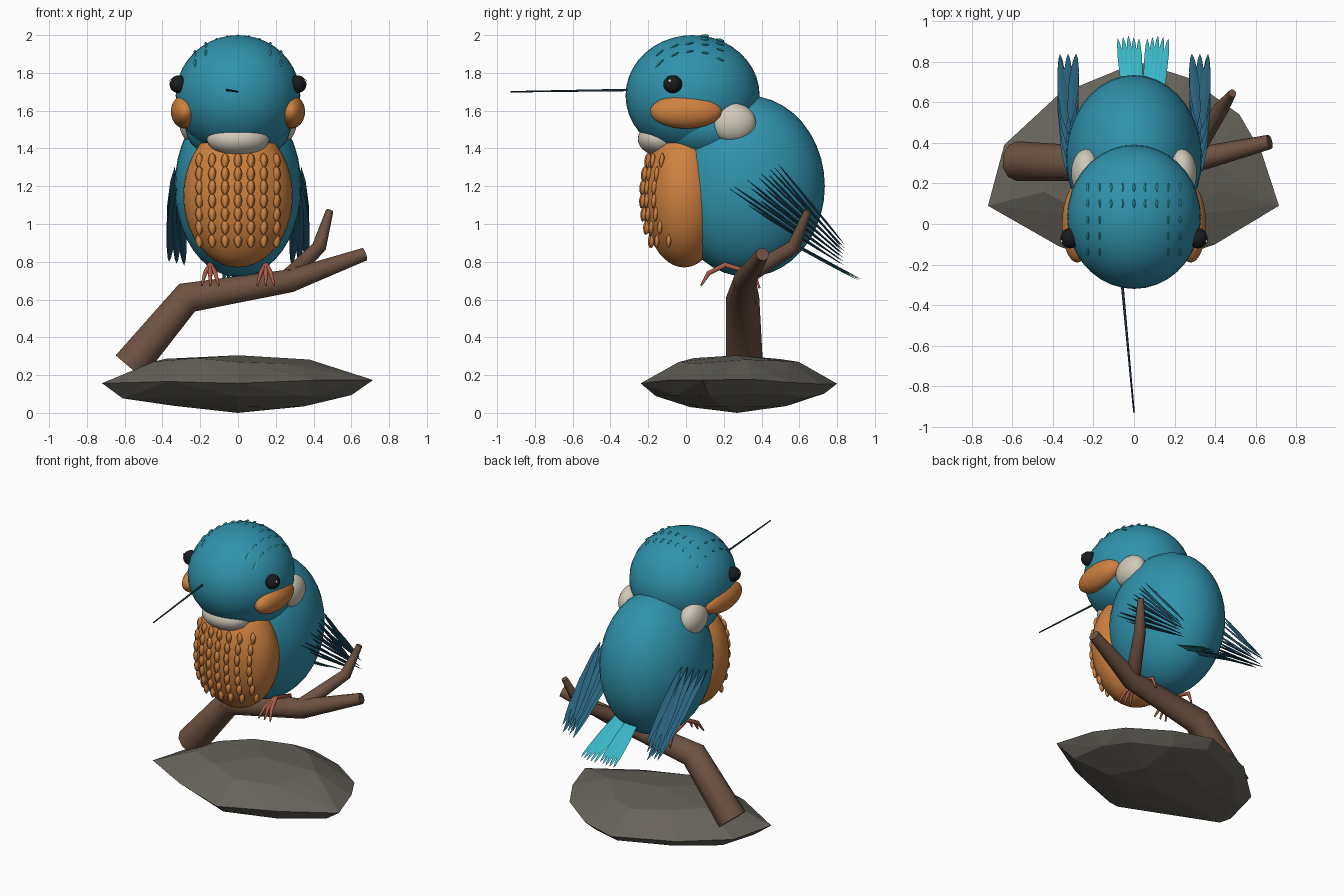
import bpy, bmesh, math, random
from mathutils import Vector, Matrix

random.seed(4)
cube = bpy.data.objects.get("Cube")
if cube:
    bpy.data.objects.remove(cube, do_unlink=True)


def material(name, r, g, b):
    m = bpy.data.materials.new(name)
    m.use_nodes = True
    m.diffuse_color = (r, g, b, 1)
    m.node_tree.nodes["Principled BSDF"].inputs["Base Color"].default_value = (r, g, b, 1)
    return m


BLUE = material("plumage blue", 0.03, 0.29, 0.42)
WING = material("wing blue", 0.022, 0.125, 0.21)
TEAL = material("bright teal", 0.04, 0.46, 0.56)
ORANGE = material("breast orange", 0.62, 0.22, 0.05)
CREAM = material("cream", 0.64, 0.59, 0.49)
BARK = material("bark brown", 0.155, 0.085, 0.055)
STONE = material("stone grey", 0.135, 0.125, 0.105)
CORAL = material("foot coral", 0.42, 0.11, 0.07)
BLACK = material("eye black", 0.01, 0.011, 0.013)
BILL = material("bill slate", 0.01, 0.035, 0.055)


def finish(name, bm, mat, smooth=False):
    bmesh.ops.recalc_face_normals(bm, faces=bm.faces)
    mesh = bpy.data.meshes.new(name)
    bm.to_mesh(mesh)
    bm.free()
    mesh.materials.append(mat)
    for p in mesh.polygons:
        p.use_smooth = smooth
    ob = bpy.data.objects.new(name, mesh)
    bpy.context.collection.objects.link(ob)
    return ob


def ellipsoid(name, centre, radii, mat):
    bm = bmesh.new()
    bmesh.ops.create_uvsphere(bm, u_segments=36, v_segments=20, radius=1)
    bm.transform(Matrix.Translation(centre) @ Matrix.Diagonal((*radii, 1)))
    return finish(name, bm, mat, True)


def tube(name, paths, mat):
    """Tapered tubes; each path is a list of (x, y, z, radius)."""
    cu = bpy.data.curves.new(name, "CURVE")
    cu.dimensions = "3D"
    cu.bevel_depth = 1
    cu.bevel_resolution = 3
    cu.use_fill_caps = True
    for path in paths:
        sp = cu.splines.new("POLY")
        sp.points.add(len(path) - 1)
        for pt, (x, y, z, r) in zip(sp.points, path):
            pt.co = (x, y, z, 1)
            pt.radius = r
    cu.materials.append(mat)
    ob = bpy.data.objects.new(name, cu)
    bpy.context.collection.objects.link(ob)
    return ob


def feather(bm, start, tip, width, thick):
    """Lens-shaped blade lying across the x axis."""
    start, tip = Vector(start), Vector(tip)
    d = (tip - start).normalized()
    n = Vector((1, 0, 0)).cross(d).normalized()
    side = d.cross(n)
    rings = []
    for t in (0.18, 0.5, 0.8, 0.94):
        w = math.sin(math.pi * t) ** 0.6 / 2
        c = start.lerp(tip, t)
        rings.append([bm.verts.new(c + o) for o in
                      (side * w * width, n * w * thick, -side * w * width, -n * w * thick)])
    first, last = bm.verts.new(start), bm.verts.new(tip)
    for i in range(4):
        j = (i + 1) % 4
        bm.faces.new((first, rings[0][i], rings[0][j]))
        bm.faces.new((last, rings[-1][j], rings[-1][i]))
        for a, b in zip(rings, rings[1:]):
            bm.faces.new((a[i], b[i], b[j], a[j]))


# Main masses
HEAD, HEAD_R = (0, 0.035, 1.68), (0.33, 0.355, 0.32)
BREAST, BREAST_R = (0, -0.01, 1.15), (0.29, 0.22, 0.38)
ellipsoid("body", (0, 0.325, 1.2), (0.335, 0.41, 0.48), BLUE)
ellipsoid("neck", (0, 0.12, 1.52), (0.28, 0.29, 0.2), BLUE)
ellipsoid("head", HEAD, HEAD_R, BLUE)
ellipsoid("breast", BREAST, BREAST_R, ORANGE)
ellipsoid("throat_patch", (0, -0.13, 1.45), (0.165, 0.125, 0.09), CREAM)

# Paired face parts
for side, s in (("left", 1), ("right", -1)):
    ellipsoid(side + "_cheek", (s * 0.28, 0.0, 1.595), (0.075, 0.19, 0.09), ORANGE)
    ellipsoid(side + "_ear_patch", (s * 0.235, 0.25, 1.535), (0.075, 0.12, 0.105), CREAM)
    ellipsoid(side + "_eye", (s * 0.315, -0.07, 1.74), (0.047, 0.05, 0.047), BLACK)
    ellipsoid(side + "_eye_glint", (s * 0.356, -0.085, 1.757), (0.007, 0.008, 0.008), CREAM)

# Bill
tube("bill", [[(-0.06, -0.28, 1.71, 0.007), (0.0, -0.93, 1.7, 0.004)]], BILL)

# Breast scales
bm = bmesh.new()
for row in range(7):
    z = 0.915 + row * 0.07
    for col in range(-3, 4):
        x = col * 0.068
        q = 1 - (x / BREAST_R[0]) ** 2 - ((z - BREAST[2]) / BREAST_R[2]) ** 2
        if q > 0:
            y = BREAST[1] - BREAST_R[1] * math.sqrt(q) - 0.004
            feather(bm, (x, y + 0.004, z + 0.042), (x, y - 0.004, z - 0.042), 0.046, 0.03)
finish("breast_scales", bm, ORANGE, True)

# Crown flecks, the front rows only at the sides
bm = bmesh.new()
for row in range(5):
    y = 0.18 - row * 0.08
    for col in range(-4, 5):
        x = col * 0.057
        if row > 1 and abs(col) < 3:
            continue

        def crown(yy):
            q = 1 - (x / HEAD_R[0]) ** 2 - ((yy - HEAD[1]) / HEAD_R[1]) ** 2
            return HEAD[2] + HEAD_R[2] * math.sqrt(max(q, 0))
        feather(bm, (x, y - 0.022, crown(y - 0.022)), (x, y + 0.022, crown(y + 0.022) + 0.008),
                0.016, 0.014)
finish("crown_flecks", bm, TEAL)

# Wings: layered blades in three side-by-side columns
for side, s in (("left", 1), ("right", -1)):
    bm = bmesh.new()
    for i in range(13):
        t = i / 12
        start = (s * (0.315 + 0.01 * (i % 3)), 0.2 + 0.29 * t, 1.18 + 0.135 * t)
        tip = (s * (0.285 + 0.04 * (i % 3)), 0.84 - 0.02 * (i % 2), 0.78 + 0.11 * t)
        feather(bm, start, tip, 0.052, 0.014)
    finish(side + "_wing", bm, WING)

# Tail: two fans of blades
bm = bmesh.new()
for fan in (-1, 1):
    for k in range(5):
        u = (k - 2) / 2
        centre = 0.045 + fan * 0.073
        feather(bm, (0.045 + fan * 0.04 + u * 0.02, 0.5, 0.925 + k * 0.003),
                (centre + u * 0.052, 0.93 - 0.015 * abs(u), 0.70 + k * 0.003), 0.04, 0.008)
finish("tail", bm, TEAL)

# Feet: three front toes and one behind
for side, s in (("left", 1), ("right", -1)):
    x = s * 0.147
    toes = [[(x, 0.21, 0.785, 0.014), (x + d * 0.6, 0.12, 0.74, 0.012),
             (x + d, 0.08, 0.675, 0.005)] for d in (-0.045, 0, 0.045)]
    toes.append([(x, 0.2, 0.785, 0.014), (x, 0.36, 0.74, 0.012), (x, 0.39, 0.66, 0.005)])
    tube(side + "_foot", toes, CORAL)

# Perch
tube("branch", [[(-0.575, 0.31, 0.245, 0.098), (-0.27, 0.3, 0.61, 0.088),
                 (0.28, 0.31, 0.70, 0.063), (0.67, 0.405, 0.84, 0.036)]], BARK)
tube("twig", [[(0.27, 0.31, 0.72, 0.048), (0.43, 0.57, 0.88, 0.038),
               (0.485, 0.645, 1.07, 0.02)]], BARK)

# Rock: hull of a rim with smaller rings above and below
rim = [(-0.72, 0.09), (-0.64, 0.39), (-0.37, 0.64), (0.02, 0.8), (0.27, 0.72), (0.52, 0.54),
       (0.63, 0.35), (0.715, 0.09), (0.4, -0.1), (0.0, -0.24), (-0.37, -0.11)]
bm = bmesh.new()
for scale, z, jitter in ((1, 0.165, 0.015), (0.88, 0.09, 0.02), (0.62, 0.27, 0.02), (0.5, 0.04, 0.01)):
    for x, y in rim:
        k = scale * random.uniform(0.95, 1.0) if scale < 1 else 1
        bm.verts.new((x * k, 0.27 + (y - 0.27) * k, z + random.uniform(-jitter, jitter)))
bm.verts.new((0, 0.27, 0.305))
bm.verts.new((0, 0.27, 0))
hull = bmesh.ops.convex_hull(bm, input=bm.verts)
bmesh.ops.delete(bm, geom=list({v for v in hull["geom_interior"] if isinstance(v, bmesh.types.BMVert)}),
                 context="VERTS")
finish("rock", bm, STONE)
